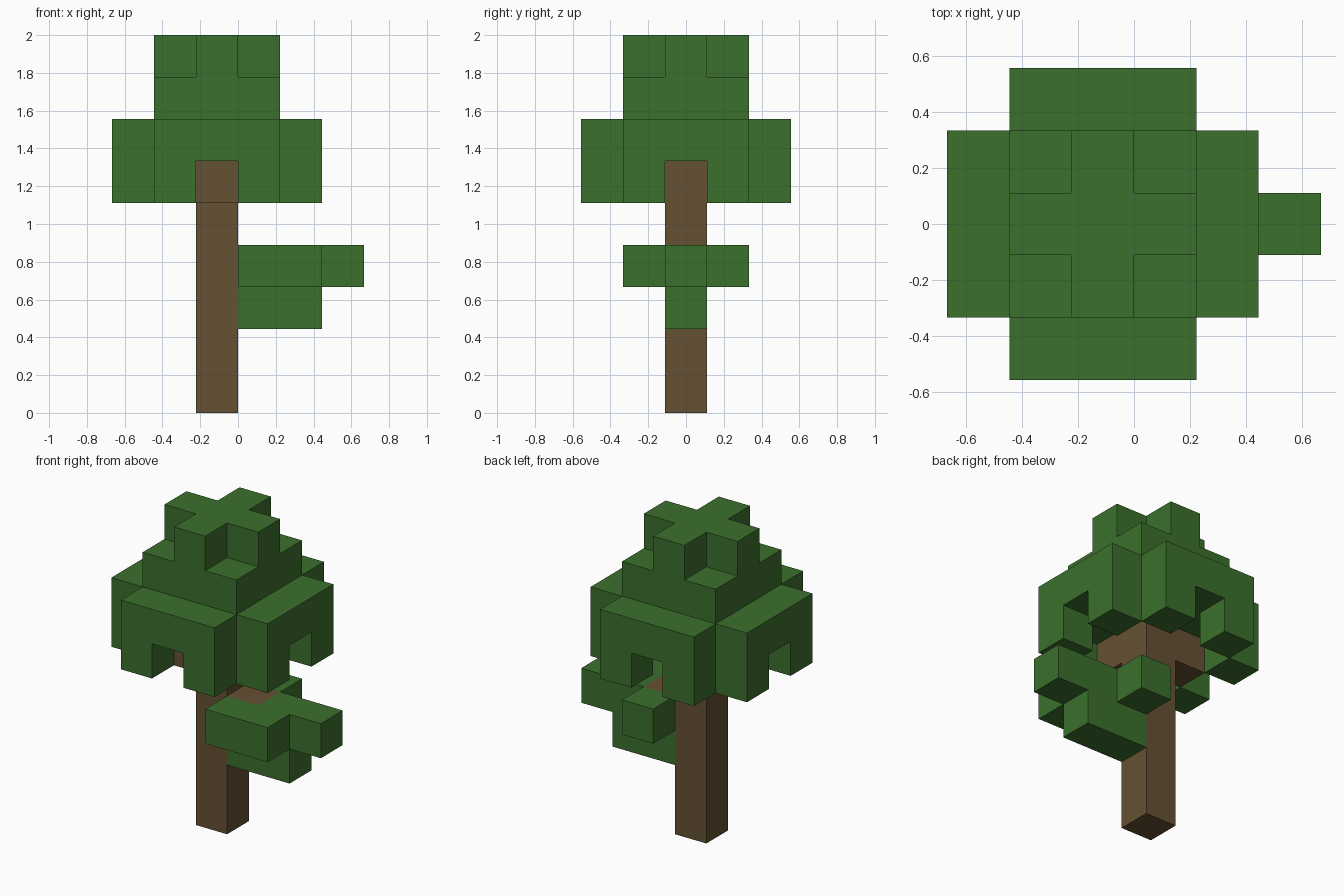
import bpy
import bmesh
from itertools import product
from mathutils import Vector

cube = bpy.data.objects.get("Cube")
if cube:
    bpy.data.objects.remove(cube, do_unlink=True)

UNIT = 2 / 9  # edge of one block


def make_material(name, color):
    mat = bpy.data.materials.new(name)
    mat.use_nodes = True
    mat.diffuse_color = color
    mat.node_tree.nodes["Principled BSDF"].inputs["Base Color"].default_value = color
    return mat


def block(xs, ys, zs):
    """Grid cells in the inclusive ranges."""
    return set(product(*(range(a, b + 1) for a, b in (xs, ys, zs))))


def build(name, cells, occupied, mat):
    """Outer skin of the cells, with flat regions merged."""
    bm = bmesh.new()
    for cell in cells:
        for axis, sign in product(range(3), (-1, 1)):
            n = Vector((0, 0, 0))
            n[axis] = sign
            if tuple(int(c + d) for c, d in zip(cell, n)) in occupied:
                continue
            u = Vector((0, 0, 0))
            u[(axis + 1) % 3] = 1
            v = n.cross(u)
            center = Vector(cell) + Vector((0.5, 0, 0.5)) + n / 2
            corners = [center + (a * u + b * v) / 2
                       for a, b in ((-1, -1), (1, -1), (1, 1), (-1, 1))]
            bm.faces.new([bm.verts.new(p * UNIT) for p in corners])
    bmesh.ops.remove_doubles(bm, verts=bm.verts, dist=0.001)
    bmesh.ops.dissolve_limit(bm, angle_limit=0.01, verts=bm.verts, edges=bm.edges)
    mesh = bpy.data.meshes.new(name)
    bm.to_mesh(mesh)
    bm.free()
    mesh.materials.append(mat)
    obj = bpy.data.objects.new(name, mesh)
    bpy.context.collection.objects.link(obj)


bark = make_material("bark_brown", (0.13, 0.082, 0.033, 1))
leaf = make_material("leaf_green", (0.045, 0.162, 0.026, 1))

# Trunk, with two arms under the crown and a stub inside the side branch
trunk = block((-1, -1), (0, 0), (0, 5))
trunk |= {(-2, 0, 5), (-1, -1, 5), (0, 0, 3)}

# Crown: hollow skirt with a gap in each side, full layer, square, cross
crown = set()
for side in (-1, 1):
    for s in (-1, 1):
        crown |= {(-1 + 2 * side, s, 5), (-1 + s, 2 * side, 5)}
crown |= block((-3, 1), (-1, 1), (6, 6)) | block((-2, 0), (-2, 2), (6, 6))
crown |= block((-2, 0), (-1, 1), (7, 7))
crown |= block((-2, 0), (0, 0), (8, 8)) | block((-1, -1), (-1, 1), (8, 8))

# Side branch foliage around the stub
branch = block((0, 1), (0, 0), (2, 2)) | block((1, 2), (0, 0), (3, 3))
branch |= block((0, 1), (-1, -1), (3, 3)) | {(0, 1, 3)}

everything = trunk | crown | branch
build("trunk", trunk, everything, bark)
build("crown_leaves", crown, everything, leaf)
build("branch_leaves", branch, everything, leaf)
